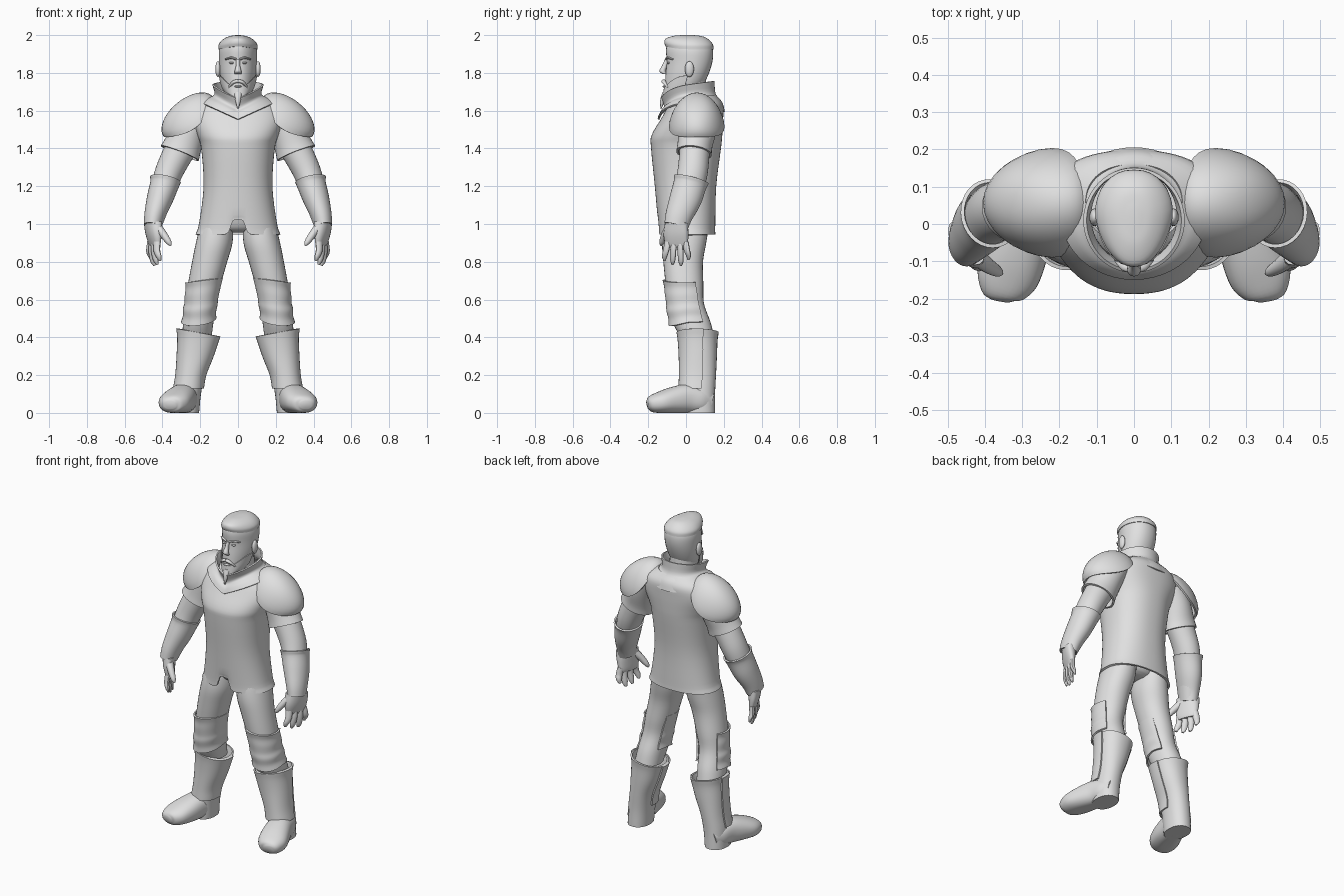
import bpy, bmesh, math
from mathutils import Vector

if "Cube" in bpy.data.objects:
    bpy.data.objects.remove(bpy.data.objects["Cube"])

grey = bpy.data.materials.new("plain grey")
grey.diffuse_color = (0.75, 0.75, 0.75, 1)
grey.use_nodes = True
grey.node_tree.nodes["Principled BSDF"].inputs["Base Color"].default_value = grey.diffuse_color


def finish(name, bm, mirror=False, thick=0.0):
    """Turn a bmesh into a smooth object, optionally thickened and mirrored."""
    bmesh.ops.recalc_face_normals(bm, faces=bm.faces)
    if thick:
        bmesh.ops.solidify(bm, geom=bm.faces[:], thickness=thick)
        bmesh.ops.recalc_face_normals(bm, faces=bm.faces)
    mesh = bpy.data.meshes.new(name)
    bm.to_mesh(mesh)
    bm.free()
    mesh.materials.append(grey)
    for p in mesh.polygons:
        p.use_smooth = True
    mesh.set_sharp_from_angle(angle=math.radians(45))
    ob = bpy.data.objects.new(name, mesh)
    bpy.context.collection.objects.link(ob)
    if mirror:
        ob.modifiers.new("mirror", 'MIRROR')
    return ob


def spline(rows, steps):
    """Catmull-Rom interpolation of the section rows."""
    rows = [Vector(r) for r in rows]
    out = []
    for i in range(len(rows) - 1):
        b, c = rows[i], rows[i + 1]
        a = rows[i - 1] if i else b * 2 - c
        d = rows[i + 2] if i + 2 < len(rows) else c * 2 - b
        for k in range(steps):
            t = k / steps
            out.append(0.5 * (2 * b + (c - a) * t + (2 * a - 5 * b + 4 * c - d) * t * t
                              + (3 * b - a - 3 * c + d) * t ** 3))
    return out + [rows[-1]]


def loft(name, rows, n=32, ref=None, power=2.0, arc=None, caps=True, thick=0.0,
         mirror=False, fn=None, steps=4):
    """Skin elliptical sections (x, y, z, radius u, radius v).
    Sections are level, or square to the path with u near ref."""
    rows = spline(rows, steps)
    bm = bmesh.new()
    rings = []
    a0, a1 = (math.radians(v) for v in (arc or (0, 360)))
    for i, r in enumerate(rows):
        c = Vector(r[:3])
        u, v = Vector((1, 0, 0)), Vector((0, 1, 0))
        if ref:
            d = Vector(rows[min(i + 1, len(rows) - 1)][:3]) - Vector(rows[max(i - 1, 0)][:3])
            d.normalize()
            u = Vector(ref)
            u = (u - d * u.dot(d)).normalized()
            v = d.cross(u)
        ring = []
        for k in range(n + 1 if arc else n):
            a = a0 + (a1 - a0) * k / n
            cu, cv = math.cos(a), math.sin(a)
            e = 2 / power
            p = c + u * math.copysign(abs(cu) ** e, cu) * r[3] + v * math.copysign(abs(cv) ** e, cv) * r[4]
            if fn:
                p = fn(p, i / (len(rows) - 1), a)
            ring.append(bm.verts.new(p))
        rings.append(ring)
    for r0, r1 in zip(rings, rings[1:]):
        for k in range(n):
            j = (k + 1) % len(r0)
            bm.faces.new((r0[k], r0[j], r1[j], r1[k]))
    if caps and not arc:
        bm.faces.new(rings[0])
        bm.faces.new(rings[-1])
    return finish(name, bm, mirror, thick)


def ball(name, c, s, mirror=False):
    bm = bmesh.new()
    bmesh.ops.create_uvsphere(bm, u_segments=16, v_segments=10, radius=1)
    for v in bm.verts:
        v.co = Vector(c) + Vector(v.co[i] * s[i] for i in range(3))
    return finish(name, bm, mirror)


def span(z, y0, y1, hx):
    """Level section from its front and back limits."""
    return (0, (y0 + y1) / 2, z, hx, (y1 - y0) / 2)


X, Y, Z = (1, 0, 0), (0, 1, 0), (0, 0, 1)


# Tunic with a front notch in the hem
def notch(p, t, a):
    if p.z < 1.05 and p.y < 0:
        p.z += (1.05 - p.z) * 0.75 * min(1, max(0, 1.9 - abs(p.x) / 0.028))
    return p


loft("tunic", [span(.945, -.145, .155, .225), span(1.0, -.148, .155, .207), span(1.2, -.165, .16, .182),
               span(1.4, -.185, .185, .195), span(1.47, -.182, .192, .215), span(1.56, -.13, .197, .245),
               span(1.63, -.09, .195, .215), span(1.68, -.05, .16, .13)],
     n=72, power=2.3, caps=False, thick=.012, fn=notch)
loft("pelvis", [span(.955, -.04, .05, .07), span(.985, -.085, .09, .13), span(1.1, -.12, .12, .155)])


# Yoke and flared collar, coming to a point at the throat
def dip(p, t, a):
    s = math.sin(a)
    front = .09 - .035 * t
    p.z -= front * (1 - abs(math.cos(a))) if s < 0 else .05 * s * s * (1 - t) ** 2
    p.z -= .02 * (1 - s) * t * t
    return p


loft("collar", [(0, .028, 1.645, .198, .178), (0, .028, 1.668, .165, .163), (0, .022, 1.695, .125, .135),
                (0, .01, 1.757, .136, .141)], n=48, caps=False, thick=.009, fn=dip)
loft("neck", [(0, .035, 1.6, .09, .09), (0, .025, 1.7, .08, .085), (0, .02, 1.78, .08, .085)])


# Head, narrowing towards the face
def taper(p, t=0, a=0):
    p.x *= 1 - .22 * min(1, max(0, (.03 - p.y) / .13))
    return p


head = [span(1.668, -.108, -.04, .035), span(1.69, -.115, .03, .06), span(1.73, -.112, .085, .084),
        span(1.79, -.108, .118, .097), span(1.86, -.102, .14, .102), span(1.92, -.106, .143, .102),
        span(1.96, -.095, .125, .085), span(1.985, -.06, .09, .055), span(1.992, -.01, .04, .015)]
loft("head", head, power=2.2, fn=taper)
loft("hair", [span(1.925, -.108, .146, .105), span(1.95, -.115, .143, .104), span(1.975, -.106, .122, .084),
              span(1.993, -.06, .09, .05), span(2.0, -.01, .04, .012)], power=2.2,
     fn=lambda p, t, a: taper(p) + Vector((0, 0, .015 * (1 - t) * max(0, -math.sin(a)) ** 2)))
loft("beard", [(r[0], r[1], r[2] - .004, r[3] + .005, r[4] + .005) for r in head[:4]], power=2.2,
     arc=(178, 362), thick=.004,
     fn=lambda p, t, a: taper(p) - Vector((0, 0, .065 * t * max(0, -math.sin(a)) ** 2)))
loft("goatee", [(0, -.105, 1.70, .022, .018), (0, -.122, 1.66, .016, .014), (0, -.133, 1.61, .003, .003)], n=12)
loft("nose", [(0, -.1, 1.872, .01, .012), (0, -.112, 1.84, .011, .014), (0, -.124, 1.81, .018, .017),
              (0, -.112, 1.793, .018, .012)], n=12)
loft("moustache", [(0, -.118, 1.757, .009, .012), (.025, -.116, 1.75, .009, .011),
                   (.05, -.095, 1.722, .004, .005)], n=10, ref=Z, mirror=True)
loft("brow", [(.01, -.102, 1.872, .006, .009), (.035, -.097, 1.88, .006, .009),
              (.066, -.07, 1.872, .004, .006)], n=10, ref=Z, mirror=True)
ball("eye", (.033, -.092, 1.853), (.014, .01, .006), True)
ball("lower_lip", (0, -.114, 1.728), (.02, .01, .006))
ball("ear", (.106, .018, 1.82), (.014, .024, .042), True)

# Domed shoulder plates
bm = bmesh.new()
u, w = Vector((.775, 0, -.632)), Vector((.632, 0, .775))
base = Vector((.262, .057, 1.567))
rows = []
for i in range(11):
    s = i / 10 * math.pi / 2
    ring = []
    for k in range(32):
        a = k / 32 * math.tau
        lift = .095 * math.cos(s) - .068 * math.sin(a) ** 2 * math.sin(s) ** 3
        ring.append(bm.verts.new(base + u * .168 * math.sin(s) * math.cos(a)
                                 + Vector(Y) * .147 * math.sin(s) * math.sin(a) + w * lift) if i else None)
    rows.append(ring)
top = bm.verts.new(base + w * .095)
for k in range(32):
    j = (k + 1) % 32
    bm.faces.new((top, rows[1][k], rows[1][j]))
    for i in range(1, 10):
        bm.faces.new((rows[i][k], rows[i + 1][k], rows[i + 1][j], rows[i][j]))
finish("shoulder_plate", bm, True, .012)

# Arms: sleeve, bare arm, gauntlet
loft("sleeve", [(.2, .07, 1.59, .1, .08), (.255, .06, 1.5, .1, .092), (.29, .048, 1.42, .093, .1),
                (.308, .042, 1.375, .094, .108)], ref=Y, caps=False, thick=.012, mirror=True)
loft("arm", [(.27, .05, 1.46, .08, .085), (.335, .042, 1.34, .08, .078), (.375, .03, 1.25, .08, .072),
             (.41, -.005, 1.13, .075, .06), (.445, -.05, .99, .055, .04)], ref=Y, mirror=True)
loft("gauntlet", [(.384, .028, 1.235, .095, .083), (.391, .02, 1.205, .088, .076), (.415, -.003, 1.13, .085, .069),
                  (.44, -.035, 1.05, .073, .056), (.452, -.052, .99, .064, .047)],
     ref=Y, caps=False, thick=.01, mirror=True)


# Hands, turned slightly so the little finger sits outermost
def turn(p, t=0, a=0):
    p.x += (p.y + .05) * .35
    return p


loft("palm", [(.45, -.05, 1.01, .06, .042), (.448, -.053, .95, .066, .034), (.442, -.05, .895, .06, .022),
              (.44, -.05, .875, .05, .014)], ref=Y, power=2.4, n=20, mirror=True, fn=turn)
for name, y, tip in (("index", -.097, .805), ("middle", -.065, .785), ("ring", -.033, .78), ("little", -.003, .81)):
    lean = (y + .05) * .35
    loft(name + "_finger", [(.445, y, .905, .017, .018), (.449, y + lean * .5, .86, .016, .017),
                            (.442, y + lean, tip + .025, .014, .014), (.434, y + lean, tip, .006, .006)],
         ref=Y, n=10, mirror=True, steps=3, fn=turn)
loft("thumb", [(.425, -.085, .985, .026, .022), (.395, -.11, .945, .021, .02), (.367, -.127, .905, .015, .015),
               (.356, -.132, .887, .006, .006)], ref=Y, n=12, mirror=True)

# Legs
loft("leg", [(.108, 0, 1.04, .07, .1), (.114, 0, .99, .086, .118), (.126, -.01, .9, .097, .117),
             (.15, -.015, .8, .093, .105), (.178, -.008, .68, .087, .1), (.197, 0, .58, .08, .095),
             (.21, .03, .48, .08, .1), (.218, .06, .4, .078, .09)], power=2.1, mirror=True)
# Segmented knee guards wrapping the front
loft("knee_guard", [(.18, -.012, .7, .1, .112), (.182, -.01, .67, .095, .106), (.189, -.007, .63, .093, .105),
                    (.194, -.003, .585, .089, .102), (.2, 0, .55, .092, .104), (.204, .006, .51, .088, .1),
                    (.208, .01, .475, .094, .102)],
     arc=(145, 395), thick=.01, mirror=True,
     fn=lambda p, t, a: p + Vector((0, .025 * t * max(0, math.sin(a) + .3),
                                    -.12 * (p.x - .19) - .03 * t * max(0, -math.sin(a)) + .02 * t)))

# Boots, shin plates and turned-out feet
tilt = lambda p, t, a: p + Vector((0, 0, .18 * (p.x - .21) * (1 - t)))
shaft = [(.21, .067, .425, .108, .106), (.214, .067, .38, .099, .1), (.228, .068, .3, .088, .096),
         (.25, .066, .2, .073, .093), (.266, .064, .1, .07, .09), (.272, .066, .0, .066, .088)]
loft("boot_shaft", shaft, power=2.2, caps=False, thick=.01, mirror=True, fn=tilt)
loft("boot_heel", [(.27, .065, .1, .068, .086), (.272, .066, 0, .066, .088)], mirror=True)
loft("shin_plate", [(x, y - .002, z, rx + .009, ry + .009) for x, y, z, rx, ry in shaft[:4]]
     + [(.262, .058, .13, .082, .098)], power=2.2, arc=(168, 372), thick=.009, mirror=True, fn=tilt)


def sole(p, t, a):
    p.z = max(0, p.z)
    return p


loft("foot", [(.268, .135, .055, .06, .045), (.275, .08, .065, .07, .068), (.29, .01, .075, .078, .074),
              (.314, -.07, .066, .07, .084), (.34, -.14, .054, .056, .084), (.356, -.185, .046, .042, .06),
              (.36, -.203, .042, .022, .03)], ref=Z, power=2.3, mirror=True, fn=sole)
